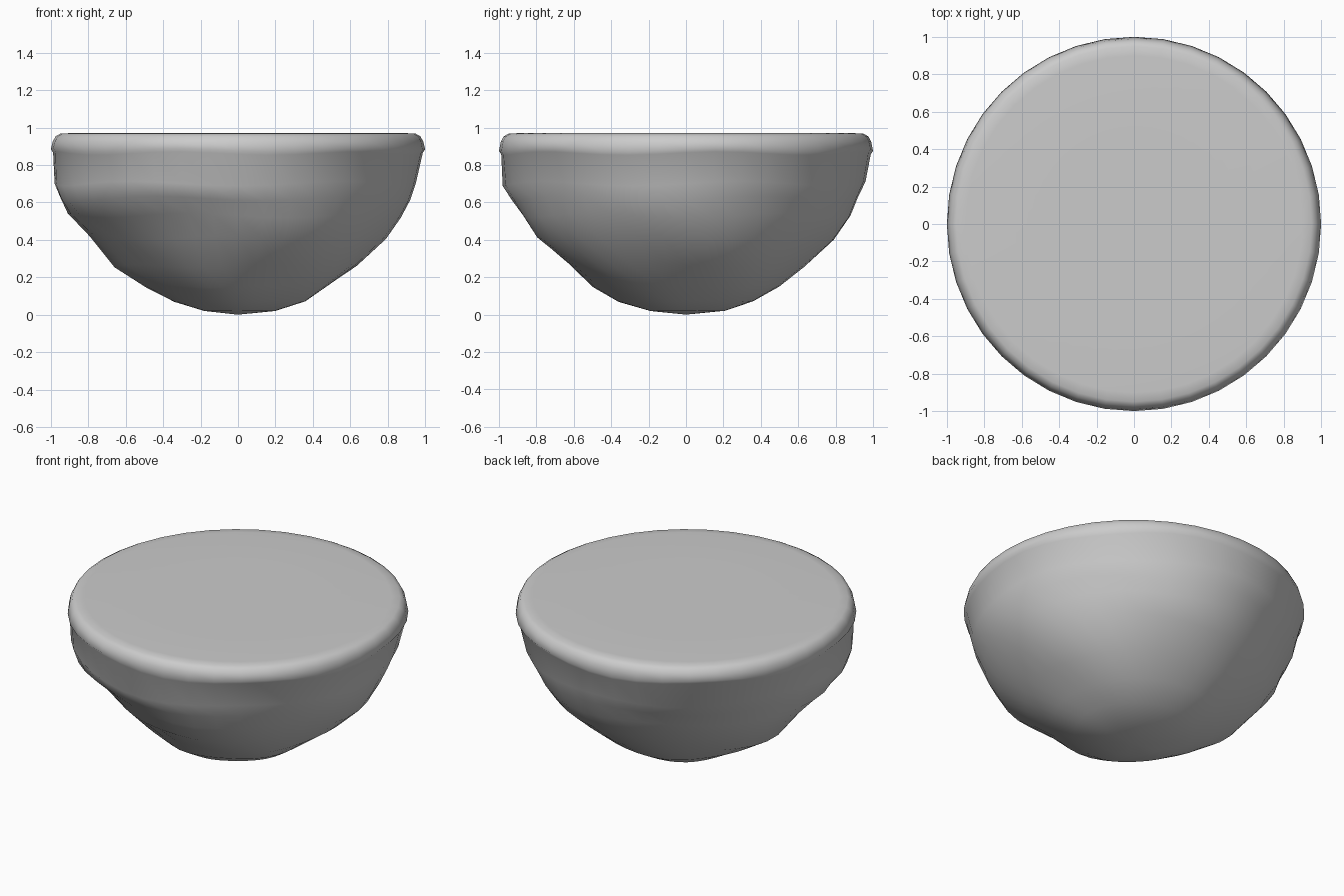
import bpy, bmesh, math

if "Cube" in bpy.data.objects:
    bpy.data.objects.remove(bpy.data.objects["Cube"])

SEG = 40

# Radius of the rock at each height, for 8 directions (0, 45, ... 315 degrees)
LEVELS = [
    (0.70, [0.95, 0.95, 0.96, 0.94, 0.98, 0.98, 0.98, 0.95]),
    (0.62, [0.92, 0.91, 0.92, 0.88, 0.95, 0.95, 0.93, 0.92]),
    (0.53, [0.87, 0.87, 0.88, 0.84, 0.91, 0.84, 0.87, 0.88]),
    (0.41, [0.79, 0.80, 0.79, 0.78, 0.79, 0.72, 0.80, 0.80]),
    (0.26, [0.64, 0.65, 0.63, 0.65, 0.66, 0.59, 0.62, 0.64]),
    (0.15, [0.48, 0.50, 0.50, 0.50, 0.49, 0.46, 0.50, 0.49]),
    (0.07, [0.36, 0.36, 0.36, 0.36, 0.34, 0.34, 0.36, 0.35]),
    (0.02, [0.20, 0.20, 0.21, 0.20, 0.18, 0.18, 0.19, 0.20]),
]


def around(values, a):
    """Smooth periodic blend between the 8 direction values."""
    t = a / (2 * math.pi) * 8
    i, f = int(t) % 8, t - int(t)
    p0, p1, p2, p3 = (values[(i + k) % 8] for k in (-1, 0, 1, 2))
    return p1 + 0.5 * f * (p2 - p0 + f * (2*p0 - 5*p1 + 4*p2 - p3 + f * (3*(p1 - p2) + p3 - p0)))


def ring(bm, radius, height):
    verts = []
    for k in range(SEG):
        a = 2 * math.pi * k / SEG
        r = radius(a)
        verts.append(bm.verts.new((r * math.cos(a), r * math.sin(a), height(a))))
    return verts


bm = bmesh.new()
rings = []
# Flat top and rounded lip
for r, z in [(0.5, 0.97), (0.90, 0.97), (0.95, 0.967), (0.975, 0.953), (0.99, 0.925)]:
    rings.append(ring(bm, lambda a: r, lambda a: z))
# Wavy lower edge of the lip
for r, z in [(1.0, 0.88), (0.988, 0.862)]:
    rings.append(ring(bm, lambda a: r, lambda a: z + 0.009 * math.sin(6 * a + 0.5)))
# Lumpy rock underside
for z, radii in LEVELS:
    rings.append(ring(bm, lambda a: around(radii, a),
                      lambda a: z + 0.012 * math.sin(5 * a + 9 * z) * min(1, z * 3)))

for upper, lower in zip(rings, rings[1:]):
    for k in range(SEG):
        n = (k + 1) % SEG
        bm.faces.new((upper[k], lower[k], lower[n], upper[n]))
for end, z in ((rings[0], 0.97), (rings[-1], 0.0)):
    c = bm.verts.new((0, 0, z))
    for k in range(SEG):
        bm.faces.new((end[k], end[(k + 1) % SEG], c))
bmesh.ops.recalc_face_normals(bm, faces=bm.faces)
for f in bm.faces:
    f.smooth = True

mesh = bpy.data.meshes.new("floating_rock")
bm.to_mesh(mesh)
bm.free()
rock = bpy.data.objects.new("floating_rock", mesh)
bpy.context.collection.objects.link(rock)
